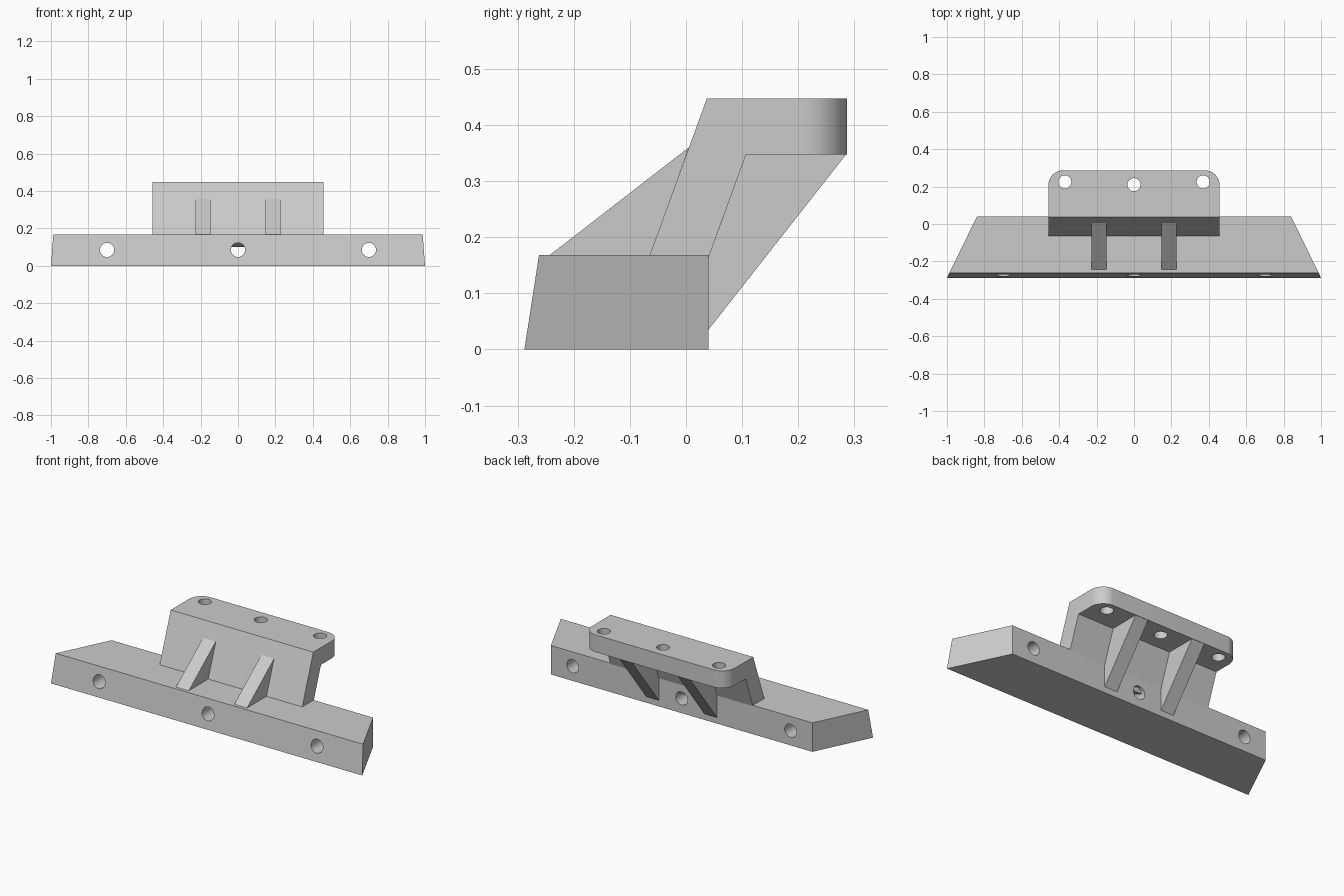
import bpy, bmesh, math
from mathutils import Matrix

cube = bpy.data.objects.get("Cube")
if cube:
    bpy.data.objects.remove(cube, do_unlink=True)

grey = bpy.data.materials.new("light grey")
grey.use_nodes = True
colour = (0.6, 0.6, 0.6, 1)
grey.diffuse_color = colour
grey.node_tree.nodes["Principled BSDF"].inputs["Base Color"].default_value = colour


def extrude_profile(name, profile, half_width, x=0, round_back=0):
    """Extrude a (y, z) profile along x; half_width is a function of y."""
    bm = bmesh.new()
    rings = [[bm.verts.new((x + side * half_width(y), y, z)) for y, z in profile]
             for side in (-1, 1)]
    bm.faces.new(rings[0])
    bm.faces.new(rings[1][::-1])
    for i in range(len(profile)):
        j = (i + 1) % len(profile)
        bm.faces.new((rings[0][i], rings[1][i], rings[1][j], rings[0][j]))
    if round_back:
        back = max(y for y, z in profile)
        edges = [e for e in bm.edges
                 if all(abs(v.co.y - back) < 1e-4 for v in e.verts)
                 and abs(e.verts[0].co.x - e.verts[1].co.x) < 1e-4]
        bmesh.ops.bevel(bm, geom=edges, offset=round_back, segments=12,
                        profile=0.5, affect='EDGES')
    bmesh.ops.recalc_face_normals(bm, faces=bm.faces)
    mesh = bpy.data.meshes.new(name)
    bm.to_mesh(mesh)
    bm.free()
    mesh.materials.append(grey)
    obj = bpy.data.objects.new(name, mesh)
    bpy.context.collection.objects.link(obj)
    return obj


def drill(obj, centres, radius, rotation):
    """Cut round through-holes and shade the walls smooth."""
    bm = bmesh.new()
    for c in centres:
        bmesh.ops.create_cone(bm, cap_ends=True, segments=40, radius1=radius,
                              radius2=radius, depth=1,
                              matrix=Matrix.Translation(c) @ rotation)
    mesh = bpy.data.meshes.new("hole_cutter")
    bm.to_mesh(mesh)
    bm.free()
    mesh.materials.append(grey)
    cutter = bpy.data.objects.new("hole_cutter", mesh)
    cutter.hide_render = True
    bpy.context.collection.objects.link(cutter)
    mod = obj.modifiers.new("holes", 'BOOLEAN')
    mod.operation = 'DIFFERENCE'
    mod.solver = 'EXACT'
    mod.object = cutter
    bpy.ops.object.select_all(action='DESELECT')
    obj.select_set(True)
    bpy.context.view_layer.objects.active = obj
    bpy.ops.object.modifier_apply(modifier=mod.name)
    bpy.data.objects.remove(cutter, do_unlink=True)
    bpy.ops.object.shade_smooth_by_angle(angle=math.radians(30))


# Base bar with tapered ends and leaning front, drilled front to back
base = extrude_profile("base_bar",
                       [(-0.288, 0), (-0.262, 0.168), (0.04, 0.168), (0.04, 0)],
                       lambda y: 0.84 + 0.16 * (0.04 - y) / 0.328)
drill(base, [(x, 0, 0.085) for x in (-0.7, 0, 0.7)], 0.038,
      Matrix.Rotation(math.pi / 2, 4, 'X'))

# Bent mounting plate: square-cut foot sunk in the base, flange with round corners
plate = extrude_profile("mounting_plate",
                        [(-0.077, 0.134), (0.037, 0.447), (0.287, 0.447),
                         (0.287, 0.347), (0.107, 0.347), (0.017, 0.1)],
                        lambda y: 0.458, round_back=0.08)
drill(plate, [(-0.37, 0.225, 0.4), (0, 0.21, 0.4), (0.37, 0.225, 0.4)], 0.035,
      Matrix.Identity(4))

# Gusset ribs in front of and behind the plate
for side, x in (("right", -0.187), ("left", 0.187)):
    extrude_profile("front_rib_" + side,
                    [(-0.243, 0.168), (0.005, 0.36), (-0.064, 0.168)],
                    lambda y: 0.041, x)
    extrude_profile("rear_rib_" + side,
                    [(0.04, 0.035), (0.285, 0.347), (0.107, 0.347), (0.04, 0.163)],
                    lambda y: 0.041, x)
